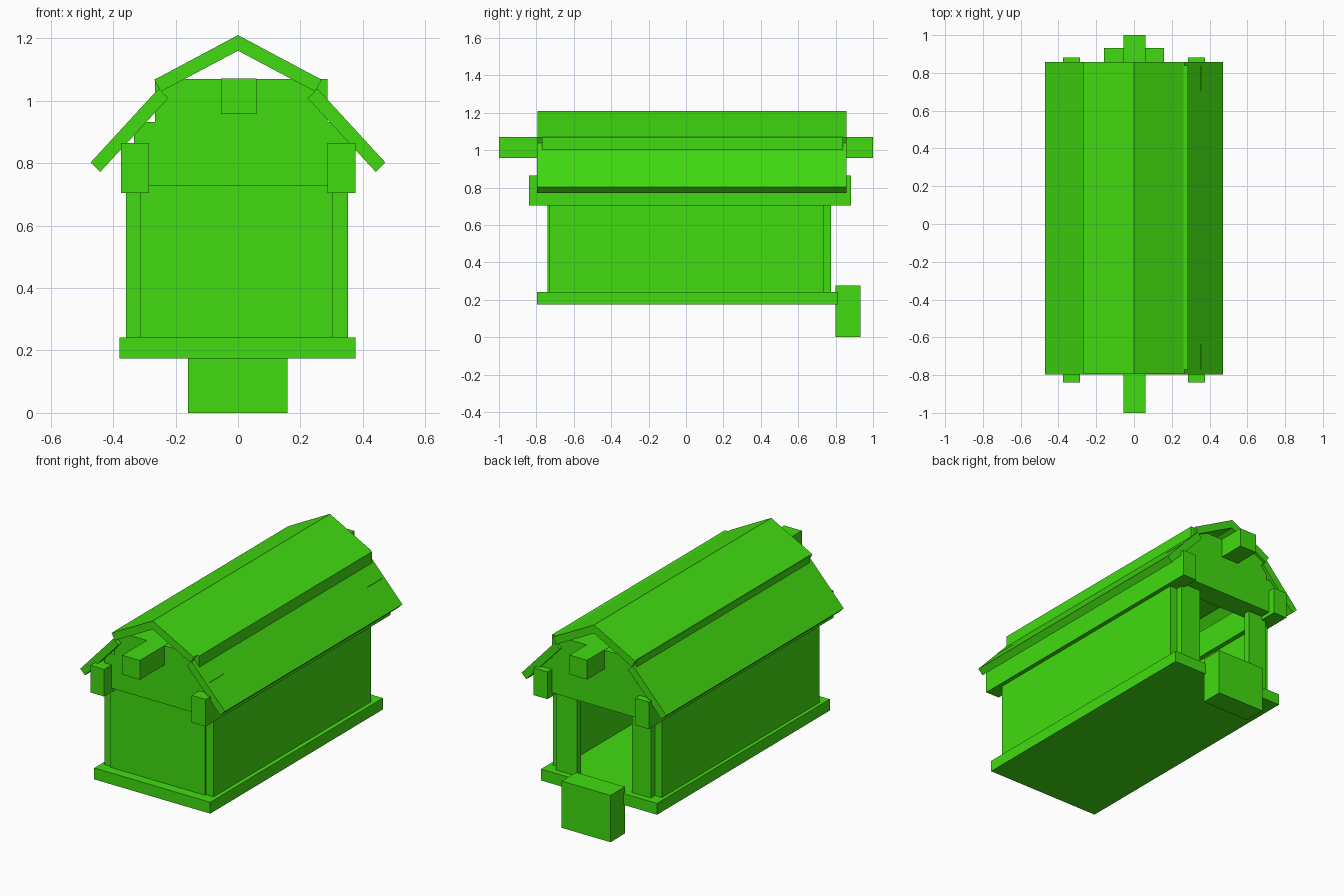
import bpy

cube = bpy.data.objects.get("Cube")
if cube:
    bpy.data.objects.remove(cube, do_unlink=True)

green = bpy.data.materials.new("bright_green")
green.use_nodes = True
colour = (0.053, 0.71, 0.005, 1.0)
green.diffuse_color = colour
green.node_tree.nodes["Principled BSDF"].inputs["Base Color"].default_value = colour


def prism(name, profile, y0, y1):
    """Extrude a front (x, z) outline, given clockwise, from y0 to y1."""
    n = len(profile)
    verts = [(x, y, z) for y in (y0, y1) for x, z in profile]
    faces = [tuple(range(n))[::-1], tuple(range(n, 2 * n))]
    faces += [(i, (i + 1) % n, n + (i + 1) % n, n + i) for i in range(n)]
    mesh = bpy.data.meshes.new(name)
    mesh.from_pydata(verts, [], [f[::-1] for f in faces])
    # make normals point outwards whichever way the outline runs
    area = sum(profile[i][0] * profile[(i + 1) % n][1]
               - profile[(i + 1) % n][0] * profile[i][1] for i in range(n))
    if area > 0:
        mesh.flip_normals()
    mesh.materials.append(green)
    obj = bpy.data.objects.new(name, mesh)
    bpy.context.collection.objects.link(obj)
    return obj


def box(name, x0, x1, y0, y1, z0, z1):
    return prism(name, [(x0, z0), (x0, z1), (x1, z1), (x1, z0)], y0, y1)


# Floor and entrance step
box("floor_base", -0.38, 0.377, -0.797, 0.812, 0.175, 0.242)
box("entrance_step", -0.16, 0.158, 0.798, 0.932, 0.0, 0.276)

# Walls, with a doorway at the back
box("left_wall", 0.304, 0.352, -0.73, 0.737, 0.242, 0.73)
box("right_wall", -0.359, -0.313, -0.73, 0.737, 0.242, 0.73)
box("front_wall", -0.313, 0.304, -0.74, -0.70, 0.242, 0.73)
box("left_door_panel", 0.168, 0.304, 0.737, 0.775, 0.242, 0.73)
box("right_door_panel", -0.313, -0.19, 0.737, 0.775, 0.242, 0.73)

# Long eave beams
box("left_eave_beam", 0.286, 0.377, -0.84, 0.882, 0.705, 0.865)
box("right_eave_beam", -0.375, -0.285, -0.84, 0.882, 0.705, 0.865)

# Gable ends and the long block above them
for name, y0, y1 in (("front_gable", -0.77, -0.635), ("back_gable", 0.703, 0.84)):
    box(name, -0.333, 0.354, y0, y1, 0.727, 0.932)
box("upper_loft_block", -0.266, 0.286, -0.77, 0.84, 0.932, 1.07)

# Hoist beam sticking out at both ends
box("hoist_beam", -0.055, 0.06, -1.0, 1.0, 0.957, 1.071)

# Two-pitch roof
for side, s in (("left", 1), ("right", -1)):
    prism(side + "_upper_roof",
          [(0, 1.21), (s * 0.268, 1.067), (s * 0.247, 1.029), (0, 1.16)],
          -0.795, 0.857)
    prism(side + "_lower_roof",
          [(s * 0.255, 1.038), (s * 0.472, 0.802), (s * 0.441, 0.772), (s * 0.223, 1.008)],
          -0.796, 0.858)
